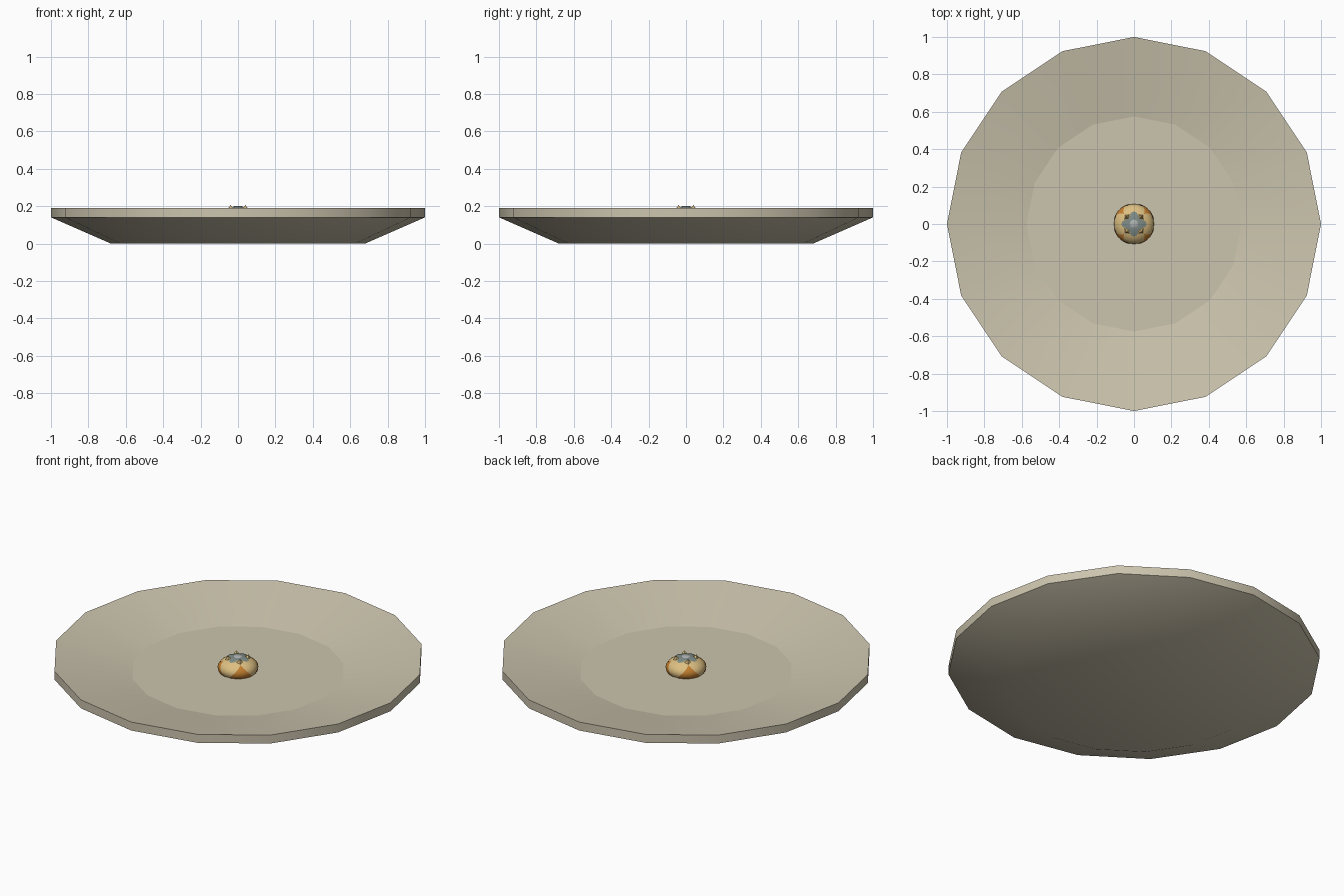
import bpy, bmesh
from math import pi, sin, cos, sqrt, radians

if "Cube" in bpy.data.objects:
    bpy.data.objects.remove(bpy.data.objects["Cube"])


def mat(name, rgb):
    m = bpy.data.materials.new(name)
    m.diffuse_color = (*rgb, 1)
    m.use_nodes = True
    m.node_tree.nodes["Principled BSDF"].inputs["Base Color"].default_value = m.diffuse_color
    return m


def make(name, verts, faces, material, angle=50):
    me = bpy.data.meshes.new(name)
    me.from_pydata(verts, [], faces)
    bm = bmesh.new()
    bm.from_mesh(me)
    bmesh.ops.remove_doubles(bm, verts=bm.verts, dist=1e-5)
    bm.to_mesh(me)
    bm.free()
    me.materials.append(material)
    ob = bpy.data.objects.new(name, me)
    bpy.context.collection.objects.link(ob)
    bpy.ops.object.select_all(action='DESELECT')
    ob.select_set(True)
    bpy.context.view_layer.objects.active = ob
    bpy.ops.object.shade_smooth_by_angle(angle=radians(angle))
    return ob


def revolve(name, profile, sides, material, angle=50):
    verts = [(r * cos(2 * pi * i / sides), r * sin(2 * pi * i / sides), z)
             for r, z in profile for i in range(sides)]
    faces = []
    for j in range(len(profile) - 1):
        for i in range(sides):
            k = (i + 1) % sides
            ring = [(j, i), (j, k), (j + 1, k), (j + 1, i)]
            f = [a * sides + b for a, b in ring
                 if not (profile[a][0] == 0 and b == k)]
            faces.append(f)
    return make(name, verts, faces, material, angle)


def grid(name, fn, rows, cols, material):
    verts = [fn(a / rows, b / cols) for a in range(rows + 1) for b in range(cols + 1)]
    w = cols + 1
    faces = [(a * w + b, (a + 1) * w + b, (a + 1) * w + b + 1, a * w + b + 1)
             for a in range(rows) for b in range(cols)]
    return make(name, verts, faces, material)


plate_mat = mat("plate_cream", (0.60, 0.55, 0.42))
tan = mat("bun_tan", (0.72, 0.52, 0.22))
orange = mat("bun_orange", (0.55, 0.21, 0.03))
grey = mat("topping_grey", (0.21, 0.26, 0.24))
pale = mat("topping_pale", (0.42, 0.45, 0.44))

FLOOR, MID, RAD, HIGH = 0.11, 0.135, 0.107, 0.061

# Sixteen-sided plate: underside, rim, sloping inside, flat floor
plate = revolve("plate", [(0, 0), (0.68, 0), (1, 0.14), (1, 0.19),
                          (0.575, FLOOR), (0, FLOOR)], 16, plate_mat, 30)
for e in plate.data.edges:
    a, b = (plate.data.vertices[i].co for i in e.vertices)
    if all(abs(p.z - FLOOR) < 1e-4 and p.length > 0.4 for p in (a, b)):
        e.use_edge_sharp = True

# Rounded bun sitting on the floor of the plate
dome = [(RAD * cos(radians(t)), MID + HIGH * sin(radians(t)))
        for t in (-25, -12, 0, 15, 30, 45, 60, 75)] + [(0, MID + HIGH)]
revolve("bun", dome, 24, tan)


def on_bun(theta, tilt, lift=1.02):
    r = RAD * lift * cos(tilt)
    return (r * cos(theta), r * sin(theta), MID + HIGH * lift * sin(tilt))


# Four orange wedges on the diagonals
for n in range(4):
    mid = pi / 4 + n * pi / 2
    grid(f"orange_wedge_{n + 1}",
         lambda u, v: on_bun(mid + (2 * v - 1) * radians(38) * (1 - u),
                             radians(-24 + 70 * u)), 8, 6, orange)


# Four-lobed topping along the axes
def topping(u, v):
    t = 2 * pi * v
    r = u * (0.054 + 0.014 * cos(4 * t))
    return (r * cos(t), r * sin(t), MID + HIGH * sqrt(1 - (r / RAD) ** 2) + 0.003)


grid("topping", topping, 4, 32, grey)
revolve("topping_centre", [(0.03, 0.193), (0.02, 0.2), (0, 0.201)], 8, pale)

# Small raised points between the lobes
for n in range(4):
    t = pi / 4 + n * pi / 2
    tip = (0.058 * cos(t), 0.058 * sin(t), 0.206)
    base = [(r * cos(t + d), r * sin(t + d), z)
            for r, d, z in ((0.038, 0, 0.188), (0.056, -0.4, 0.182),
                            (0.07, 0, 0.178), (0.056, 0.4, 0.182))]
    make(f"crust_point_{n + 1}", base + [tip],
         [(i, (i + 1) % 4, 4) for i in range(4)], tan, 20)
